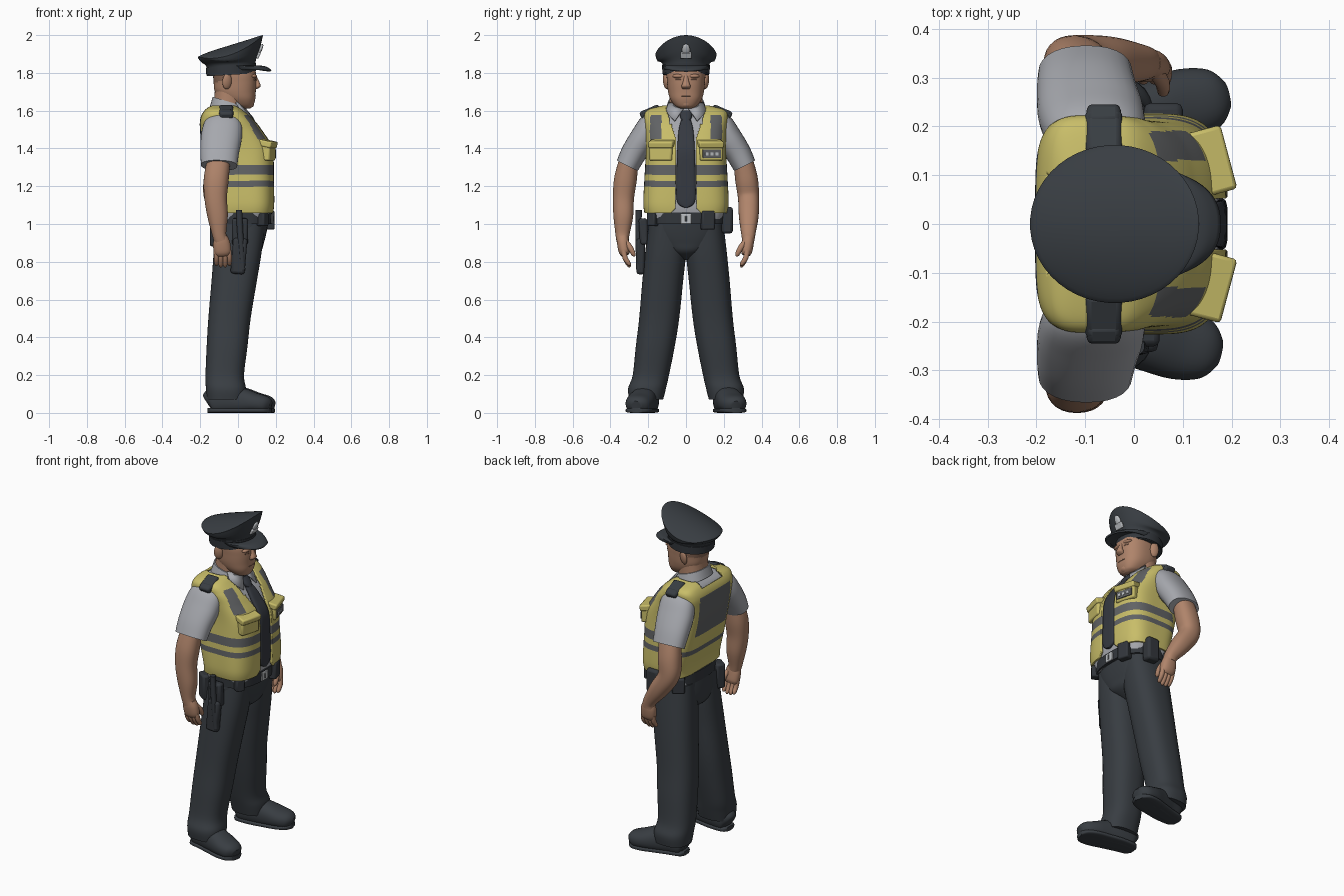
import bpy, bmesh, math
from mathutils import Vector, Matrix, Euler

start = bpy.data.objects.get("Cube")
if start:
    bpy.data.objects.remove(start, do_unlink=True)


def material(name, r, g, b):
    m = bpy.data.materials.new(name)
    m.use_nodes = True
    m.diffuse_color = (r, g, b, 1)
    node = next(n for n in m.node_tree.nodes if n.type == 'BSDF_PRINCIPLED')
    node.inputs["Base Color"].default_value = (r, g, b, 1)
    node.inputs["Roughness"].default_value = 0.8
    return m


NAVY = material("dark slate cloth", .04, .047, .055)
BLACK = material("black leather", .033, .038, .045)
TIE = material("dark tie", .036, .041, .052)
YELLOW = material("safety yellow", .58, .51, .14)
GREY = material("reflective grey", .12, .125, .13)
SHIRT = material("pale grey shirt", .38, .39, .42)
SKIN = material("skin", .43, .23, .145)
HAIR = material("brown hair", .24, .13, .085)
SILVER = material("silver", .5, .52, .54)


def finish(name, bm, mats, angle=45):
    me = bpy.data.meshes.new(name)
    bm.to_mesh(me)
    bm.free()
    for m in mats:
        me.materials.append(m)
    me.shade_smooth()
    me.set_sharp_from_angle(angle=math.radians(angle))
    ob = bpy.data.objects.new(name, me)
    bpy.context.scene.collection.objects.link(ob)
    return ob


def sample(keys, steps):
    """Smooth curve through the key tuples."""
    out = []
    for i in range(len(keys) - 1):
        a, b, c, d = (keys[max(0, min(len(keys) - 1, i + k))] for k in (-1, 0, 1, 2))
        for s in range(steps):
            t = s / steps
            out.append(tuple(q + .5 * t * (r - p + t * (2 * p - 5 * q + 4 * r - w + t * (3 * (q - r) + w - p)))
                             for p, q, r, w in zip(a, b, c, d)))
    return out + [tuple(keys[-1])]


def loft(name, keys, mats, flat=True, steps=5, cols=32, power=2.3, back=None, ref=(1, 0, 0),
         rule=None, keep=None, floor=False):
    """Rings (x, y, z, radius u, radius v, slope); flat rings lie level, others follow the path."""
    bm = bmesh.new()
    rows = sample([tuple(k) + (0,) * (6 - len(k)) for k in keys], steps)
    rings = []
    for i, (x, y, z, ru, rv, slope) in enumerate(rows):
        u, v = Vector((1, 0, slope)), Vector((0, 1, 0))
        if not flat:
            t = (Vector(rows[min(i + 1, len(rows) - 1)][:3]) - Vector(rows[max(i - 1, 0)][:3])).normalized()
            v = t.cross(Vector(ref)).normalized()
            u = v.cross(t)
        ring = []
        for j in range(cols):
            a = math.tau * (j + .5) / cols
            c, s = math.cos(a), math.sin(a)
            n = back if back and c < 0 else power
            r = (abs(c) ** n + abs(s) ** n) ** (-1 / n)
            p = Vector((x, y, z)) + u * ru * r * c + v * rv * r * s
            if floor:
                p.z = max(p.z, 0)
            ring.append(bm.verts.new(p))
        rings.append(ring)
    for lo, hi in zip(rings, rings[1:]):
        for j in range(cols):
            k = (j + 1) % cols
            bm.faces.new((lo[j], lo[k], hi[k], hi[j]))
    bm.faces.new(rings[0][::-1])
    bm.faces.new(rings[-1])
    bmesh.ops.recalc_face_normals(bm, faces=bm.faces)
    if keep:
        gone = [f for f in bm.faces if len(f.verts) > 4 or not keep(f.calc_center_median())]
        bmesh.ops.delete(bm, geom=gone, context='FACES')
    if rule:
        for f in bm.faces:
            f.material_index = rule(f.calc_center_median())
    return finish(name, bm, mats)


def placed(loc, size, rot):
    spin = Euler([math.radians(r) for r in rot]).to_matrix().to_4x4()
    return Matrix.Translation(loc) @ spin @ Matrix.Diagonal((*size, 1))


def box(name, loc, size, mat, rot=(0, 0, 0), bevel=.008):
    bm = bmesh.new()
    bmesh.ops.create_cube(bm, size=1, matrix=placed(loc, size, rot))
    mod = finish(name, bm, [mat]).modifiers.new("soft edges", 'BEVEL')
    mod.width, mod.segments = bevel, 2


def ball(name, loc, radii, mat, rot=(0, 0, 0)):
    bm = bmesh.new()
    bmesh.ops.create_uvsphere(bm, u_segments=20, v_segments=12, radius=1, matrix=placed(loc, radii, rot))
    finish(name, bm, [mat])


def plate(name, points, mat, thick=.008):
    bm = bmesh.new()
    bm.faces.new([bm.verts.new(p) for p in points])
    mod = finish(name, bm, [mat]).modifiers.new("thickness", 'SOLIDIFY')
    mod.thickness, mod.offset = thick, 0


# Torso: one set of sections drives the shirt and the vest
TORSO = [(.035, 0, 1.065, .152, .22), (.036, 0, 1.12, .156, .226), (.018, 0, 1.25, .172, .22),
         (-.003, 0, 1.4, .185, .212), (-.038, 0, 1.5, .163, .215), (-.062, 0, 1.56, .138, .222),
         (-.075, 0, 1.6, .105, .212), (-.075, 0, 1.622, .075, .13)]


def shrink(d):
    return [(x, y, z - d / 2, a - d, b - d) for x, y, z, a, b in TORSO]


def chest_front(z):
    row = min(sample(TORSO, 20), key=lambda r: abs(r[2] - z))
    return row[0] + row[3]


def vest_keep(p):
    y = abs(p.y)
    opening = .053 + max(0, p.z - 1.45) * .35 + max(0, 1.085 - p.z)
    armhole = ((p.x + .075) / .09) ** 2 + ((p.z - 1.455) / .1) ** 2 < 1 and y > .17
    neck = y < .1 and p.z > 1.59
    return not (armhole or neck or (p.x > 0 and y < opening) or (p.x > -.07 and p.z > 1.52 and y < .085))


def vest_colour(p):
    y = abs(p.y)
    lower = 1.195 < p.z < 1.232
    upper = 1.258 < p.z < 1.308 and p.x > -.1
    back = p.x < -.1 and y < .145 and 1.31 < p.z < 1.555
    strap = p.x > .01 and .128 < y < .182 and 1.445 < p.z < 1.57
    return int(lower or upper or back or strap)


loft("shirt", [(.025, 0, 1.0, .135, .185)] + shrink(.017), [SHIRT], power=3.5, back=5, cols=64)
vest = loft("vest", shrink(.012), [YELLOW, GREY], power=3.5, back=5, cols=260, steps=18,
            keep=vest_keep, rule=vest_colour)
shell = vest.modifiers.new("cloth thickness", 'SOLIDIFY')
shell.thickness, shell.offset = .012, 1

# Collar and tie
loft("collar", [(-.05, 0, 1.59, .1, .112, -.3), (-.05, 0, 1.648, .084, .095, -.3)], [SHIRT], steps=2)
tie_shape = [(1.085, .006), (1.12, .048), (1.25, .05), (1.4, .046), (1.5, .038), (1.55, .026)]
loft("tie", [(chest_front(z) - .014, 0, z, .014, w) for z, w in tie_shape], [TIE], power=4, cols=24)
loft("tie_knot", [(.07, 0, 1.545, .02, .02), (.052, 0, 1.57, .024, .032), (.03, 0, 1.6, .02, .03)], [TIE])

# Trousers, belt and buckle
loft("trouser_seat", [(-.005, 0, .81, .06, .03), (0, 0, .85, .118, .1), (.003, 0, .9, .134, .17),
                      (.012, 0, .96, .14, .2), (.025, 0, 1.04, .142, .197)], [NAVY], cols=48, power=2.5)
loft("belt", [(.025, 0, 1.0, .152, .205), (.027, 0, 1.06, .152, .207)], [BLACK], cols=48, steps=1, power=2.6)
box("belt_buckle", (.178, 0, 1.028), (.012, .058, .052), SILVER, bevel=.003)
box("buckle_pin", (.183, 0, 1.028), (.008, .01, .03), GREY, bevel=.002)

# Neck and head
loft("neck", [(-.06, 0, 1.56, .082, .09), (-.05, 0, 1.65, .078, .088), (-.04, 0, 1.74, .08, .088)], [SKIN])
loft("head", [(.035, 0, 1.612, .03, .03), (.022, 0, 1.626, .058, .058), (.003, 0, 1.66, .088, .083),
              (-.014, 0, 1.7, .108, .095), (-.016, 0, 1.75, .113, .1), (-.018, 0, 1.8, .113, .102),
              (-.02, 0, 1.85, .1, .09)], [SKIN, HAIR], cols=64, steps=8, power=2.4,
     rule=lambda p: int(p.x < -.03 and p.z > 1.775 - .3 * (-.03 - p.x)))
loft("nose", [(.09, 0, 1.785, .008, .01), (.1, 0, 1.755, .012, .015), (.102, 0, 1.73, .018, .024),
              (.092, 0, 1.715, .01, .018)], [SKIN], cols=16)
ball("chin", (.058, 0, 1.637), (.028, .036, .024), SKIN)
box("mouth", (.09, 0, 1.678), (.008, .05, .004), HAIR, bevel=.001)

# Peaked cap, its rim drooping to both sides
cap = loft("cap", [(-.037, 0, 1.79, .127, .121, .06), (-.037, 0, 1.845, .13, .123, .1),
                   (-.04, 0, 1.89, .154, .146, .22), (-.04, 0, 1.932, .17, .16, .33),
                   (-.04, 0, 1.944, .165, .153, .33), (-.04, 0, 1.947, .09, .08, .31),
                   (-.04, 0, 1.947, .01, .01, .31)], [NAVY], cols=48, steps=4, power=2)
for v in cap.data.vertices:
    v.co.z -= 1.7 * v.co.y ** 2 * max(0, min(1, (v.co.z - 1.85) / .05))
loft("cap_band", [(-.037, 0, 1.795, .131, .125, .06), (-.037, 0, 1.84, .133, .127, .1)], [BLACK], cols=48, steps=1, power=2)
peak = loft("cap_peak", [(-.035, 0, 1.84, .125, .122), (-.01, 0, 1.835, .155, .125), (.014, 0, 1.815, .164, .112)],
            [NAVY], cols=64, steps=3, keep=lambda p: p.x > 0)
peak.modifiers.new("thickness", 'SOLIDIFY').thickness = .01
box("badge_base", (.108, 0, 1.893), (.014, .06, .035), SILVER, (0, 25, 0), .005)
ball("badge_crest", (.117, 0, 1.922), (.01, .021, .034), SILVER, (0, 25, 0))

for s, side in ((1, "left"), (-1, "right")):
    def rows(*keys):
        return [(k[0], s * k[1]) + tuple(k[2:]) for k in keys]

    # Face
    ball(side + "_ear", (-.058, s * .106, 1.755), (.026, .014, .042), SKIN, (s * -8, 0, s * -20))
    ball(side + "_brow_ridge", (.08, s * .038, 1.783), (.02, .034, .012), SKIN)
    box(side + "_eye", (.089, s * .04, 1.763), (.008, .03, .008), HAIR, (0, 0, s * 14), .002)

    # Leg and shoe
    loft(side + "_trouser_leg", rows((.012, .1, 1.0, .13, .098), (-.002, .108, .85, .127, .108),
         (-.02, .123, .7, .12, .108), (-.045, .142, .5, .112, .106), (-.058, .163, .35, .108, .103),
         (-.07, .186, .2, .102, .096), (-.064, .206, .13, .106, .1), (-.062, .211, .07, .102, .09)),
         [NAVY], cols=40, power=2.5)
    dx = s * .008
    shoe = rows((-.152, .198, .05, .03, .04), (-.13, .2, .06, .055, .07), (-.05, .21, .07, .066, .08),
                (.03, .228, .062, .071, .07), (.1, .245, .052, .074, .054), (.155, .258, .043, .06, .045),
                (.18, .264, .036, .03, .027))
    shoe = [(k[0] + dx,) + tuple(k[1:]) for k in shoe]
    loft(side + "_shoe", shoe, [NAVY], flat=False, ref=(0, 1, 0), floor=True)
    loft(side + "_shoe_sole", [(x, y, .013, w, .013) for x, y, z, w, h in shoe], [NAVY],
         flat=False, ref=(0, 1, 0), power=4)

    # Short sleeve and bare arm; the left forearm swings further forward
    loft(side + "_sleeve", rows((-.1, .31, 1.31, .096, .062), (-.097, .274, 1.38, .102, .068),
         (-.088, .224, 1.46, .108, .07), (-.077, .185, 1.53, .098, .062), (-.07, .15, 1.565, .06, .04)),
         [SHIRT], flat=False)
    hx, hy = (.02, .33) if s > 0 else (-.09, .336)
    mid = (hx - .105) / 2
    loft(side + "_arm", rows((-.1, .3, 1.35, .06, .05), (-.115, .32, 1.24, .066, .06),
         (-.118, .331, 1.14, .06, .056), (mid - .01, .332, 1.04, .054, .052), (hx - .01, hy, .95, .038, .038),
         (hx, hy, .91, .036, .032)), [SKIN], flat=False)
    loft(side + "_palm", rows((hx, hy, .935, .034, .03), (hx + .003, hy - .003, .9, .045, .032),
         (hx + .008, hy - .01, .855, .046, .03), (hx + .01, hy - .016, .835, .036, .02)), [SKIN], flat=False)
    for n, finger in enumerate(("little", "ring", "middle", "index")):
        fx = hx - .027 + n * .023
        tip = .79 - .008 * (n in (1, 2))
        loft(f"{side}_{finger}_finger", rows((fx, hy - .006, .86, .013, .014), (fx + .003, hy - .014, .82, .013, .014),
             (fx + .003, hy - .034, tip, .011, .011), (fx + .002, hy - .042, tip - .008, .004, .004)),
             [SKIN], flat=False, steps=3, cols=12)
    loft(side + "_thumb", rows((hx + .02, hy - .012, .91, .016, .016), (hx + .038, hy - .04, .875, .015, .015),
         (hx + .04, hy - .058, .84, .012, .012), (hx + .039, hy - .062, .828, .004, .004)),
         [SKIN], flat=False, steps=3, cols=12)

    # Shoulder pad, collar flap and chest pocket
    box(side + "_shoulder_pad", (-.062, s * .185, 1.594), (.075, .1, .045), NAVY, (s * -24, 0, 0), .012)
    box(side + "_shoulder_pad_end", (-.062, s * .216, 1.574), (.07, .045, .058), NAVY, (s * -30, 0, 0), .012)
    plate(side + "_collar_flap", [(.038, s * .012, 1.612), (-.01, s * .09, 1.645), (.02, s * .108, 1.595),
                                  (.082, s * .06, 1.545)], SHIRT)
    turn = (0, 0, s * 15)
    box(side + "_chest_pocket", (.15, s * .128, 1.38), (.07, .125, .09), YELLOW, turn, .01)
    box(side + "_pocket_flap", (.157, s * .128, 1.425), (.075, .135, .035), YELLOW, (0, 12, s * 15), .008)

# Name plate on the left pocket
box("name_plate", (.185, .137, 1.372), (.009, .1, .045), GREY, (0, 0, 15), .002)
for n in range(3):
    y = .11 + n * .027
    box(f"name_plate_stud_{n + 1}", (.19 - .27 * (y - .137), y, 1.37), (.006, .017, .016), SILVER, (0, 0, 15), .001)

# Belt gear
box("holster", (.01, -.225, .96), (.085, .045, .14), BLACK, (3, 0, 0), .012)
box("holster_tip", (.005, -.24, .83), (.075, .045, .19), BLACK, (0, 5, 0), .014)
loft("baton", [(.025, -.25, .76, .014, .014), (.012, -.252, .95, .016, .016), (.005, -.25, 1.075, .017, .017)], [BLACK], cols=16)
box("front_pouch", (.165, .115, 1.02), (.045, .07, .1), BLACK, (0, 0, 15))
box("left_pouch", (.06, .218, 1.02), (.08, .06, .14), BLACK, bevel=.014)
box("left_back_pouch", (-.075, .18, 1.01), (.07, .05, .09), BLACK, (0, 0, 35))
box("right_back_pouch", (-.105, -.165, .955), (.08, .055, .15), BLACK, (0, 0, -35), .012)
box("right_front_pouch", (.13, -.175, 1.025), (.05, .05, .07), BLACK, (0, 0, -35))
